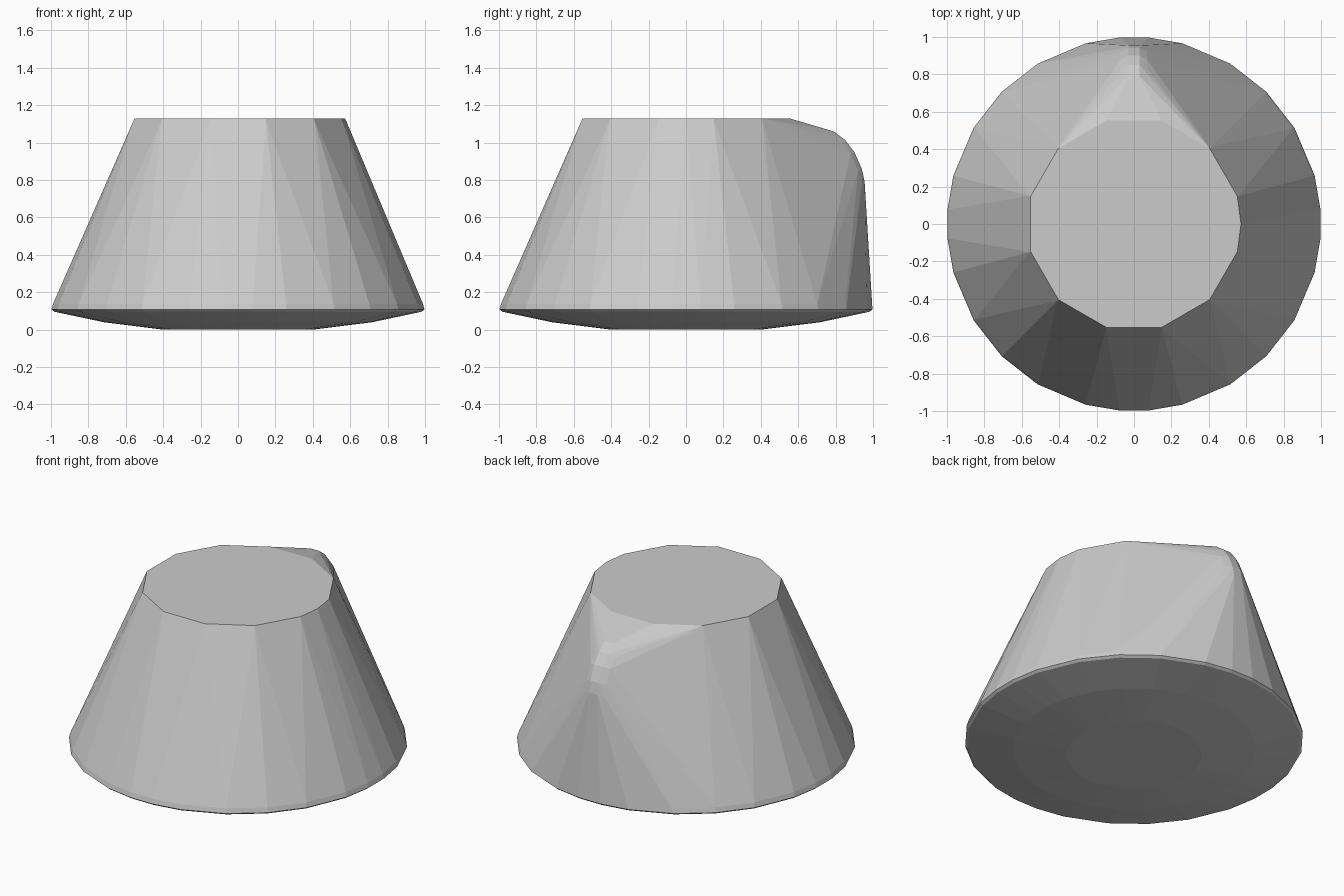
import bpy, bmesh
from math import cos, sin, radians

if "Cube" in bpy.data.objects:
    bpy.data.objects.remove(bpy.data.objects["Cube"])

points = []


def ring(radius, z, angles):
    for a in angles:
        points.append((radius * cos(radians(a)), radius * sin(radians(a)), z))


# Wide base: shallow bowl underside and rounded rim
quadrant = [4.5, 15, 31, 45, 59, 75, 85.5]
wide = [q * 90 + a for q in range(4) for a in quadrant]
for r, z in [(0.40, 0.0), (0.72, 0.04), (0.985, 0.096), (1.0, 0.108), (0.992, 0.138)]:
    ring(r, z, wide)

# Narrow top with a small bevelled edge
narrow = [0] + [15 + 30 * i for i in range(12)]
ring(0.579, 1.115, narrow)
ring(0.572, 1.13, narrow)

# Rounded spout at the back: ridge profile (y, z) plus lower, wider flanks
ridge = [(0.79, 1.06), (0.85, 1.015), (0.90, 0.95), (0.94, 0.86), (0.955, 0.79)]
flank = [(0.77, 1.04), (0.83, 1.0), (0.88, 0.94), (0.92, 0.85), (0.94, 0.78)]
for side in (-1, 1):
    points += [(side * 0.03, y, z) for y, z in ridge]
    points += [(side * 0.07, y, z) for y, z in flank]

# Wrap all sections in one faceted convex body
bm = bmesh.new()
for p in points:
    bm.verts.new(p)
bmesh.ops.convex_hull(bm, input=bm.verts[:])
bmesh.ops.delete(bm, geom=[v for v in bm.verts if not v.link_faces], context='VERTS')
bmesh.ops.dissolve_limit(bm, angle_limit=radians(0.5), verts=bm.verts[:], edges=bm.edges[:])
bmesh.ops.recalc_face_normals(bm, faces=bm.faces[:])
mesh = bpy.data.meshes.new("tapered_body")
bm.to_mesh(mesh)
bm.free()
body = bpy.data.objects.new("tapered_body", mesh)
bpy.context.collection.objects.link(body)
